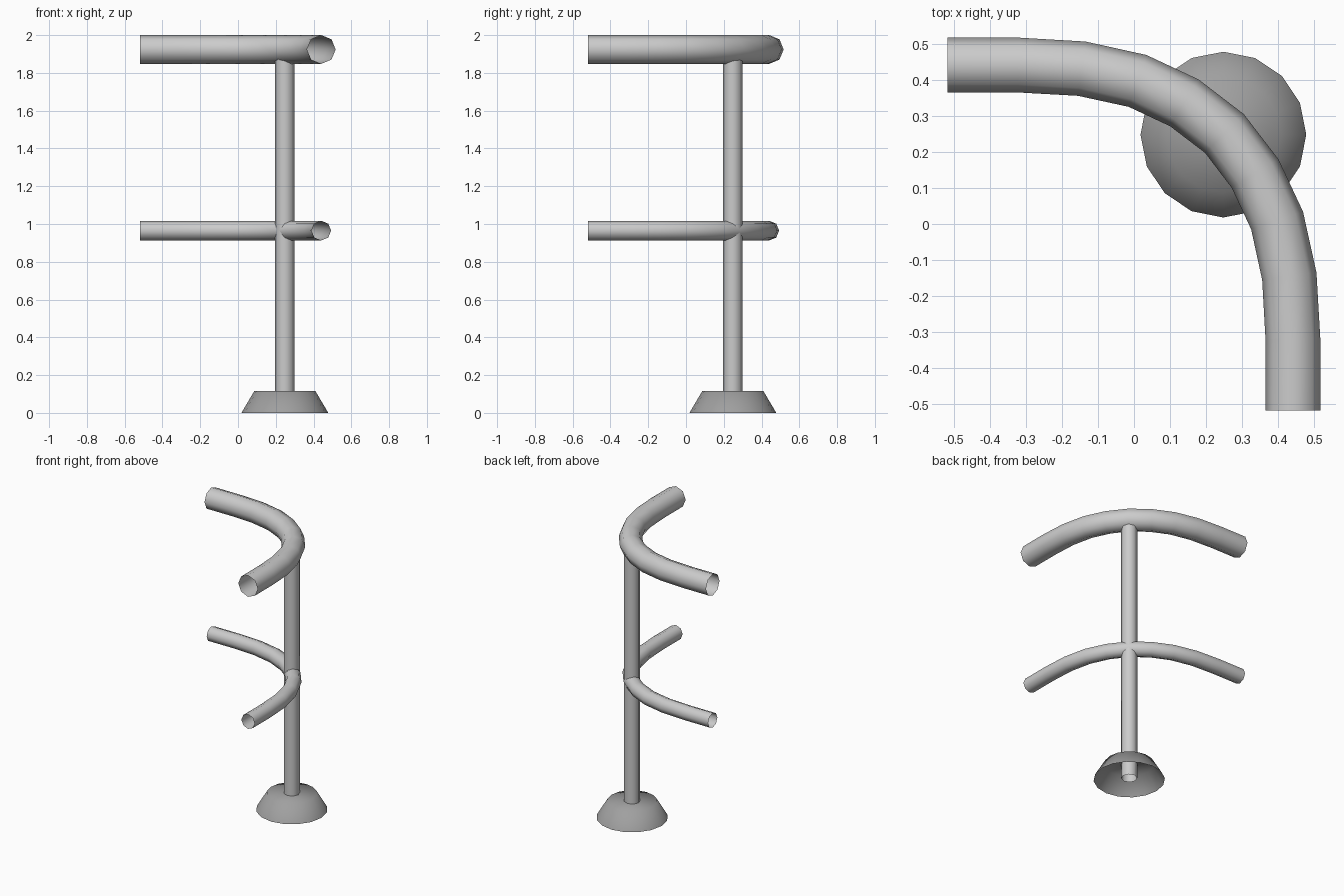
import bpy, bmesh
from math import cos, sin, pi
from mathutils import Vector

if "Cube" in bpy.data.objects:
    bpy.data.objects.remove(bpy.data.objects["Cube"])

POST = 0.248  # post centre in x and y


def make_object(name, bm):
    for f in bm.faces:
        f.smooth = True
    mesh = bpy.data.meshes.new(name)
    bm.to_mesh(mesh)
    bm.free()
    obj = bpy.data.objects.new(name, mesh)
    bpy.context.collection.objects.link(obj)
    return obj


def skin(name, rings, cap_last=False):
    """Join rings of points into an open tube, with an optional end cap."""
    bm = bmesh.new()
    loops = [[bm.verts.new(p) for p in ring] for ring in rings]
    n = len(loops[0])
    for a, b in zip(loops, loops[1:]):
        for i in range(n):
            j = (i + 1) % n
            bm.faces.new((a[i], a[j], b[j], b[i]))
    if cap_last:
        bm.faces.new(loops[-1])
    return make_object(name, bm)


def circle(radius, z, sides):
    return [(POST + radius * cos(2 * pi * i / sides),
             POST + radius * sin(2 * pi * i / sides), z) for i in range(sides)]


# Rail path: half of the bend, mirrored across the diagonal
half = [(-0.518, 0.441), (-0.32, 0.441), (-0.145, 0.431), (0.01, 0.397), (0.14, 0.336)]
path = half + [(0.251, 0.251)] + [(y, x) for x, y in reversed(half)]


def rail(name, radius, z, sides=8):
    pts = [Vector((x, y, z)) for x, y in path]
    rings = []
    for i, p in enumerate(pts):
        t_in = (p - pts[i - 1]).normalized() if i else Vector((1, 0, 0))
        t_out = (pts[i + 1] - p).normalized() if i < len(pts) - 1 else Vector((0, -1, 0))
        t = (t_in + t_out).normalized()
        side = Vector((-t.y, t.x, 0))
        rings.append([p + side * radius * cos(2 * pi * k / sides)
                      - Vector((0, 0, radius * sin(2 * pi * k / sides)))
                      for k in range(sides)])
    # outward winding
    skin(name, [r[::-1] for r in rings])


# Curved open-ended rails
rail("top_rail", 0.076, 1.924)
rail("lower_rail", 0.052, 0.965)

# Upright post
skin("post", [circle(0.052, 0.01, 8), circle(0.052, 1.89, 8)])

# Flared foot, open underneath
foot = skin("foot", [circle(0.23, 0, 16), circle(0.161, 0.117, 16)], cap_last=True)
dark = bpy.data.materials.new("dark_grey")
dark.diffuse_color = (0.35, 0.35, 0.35, 1)
dark.use_nodes = True
dark.node_tree.nodes["Principled BSDF"].inputs["Base Color"].default_value = dark.diffuse_color
foot.data.materials.append(dark)
